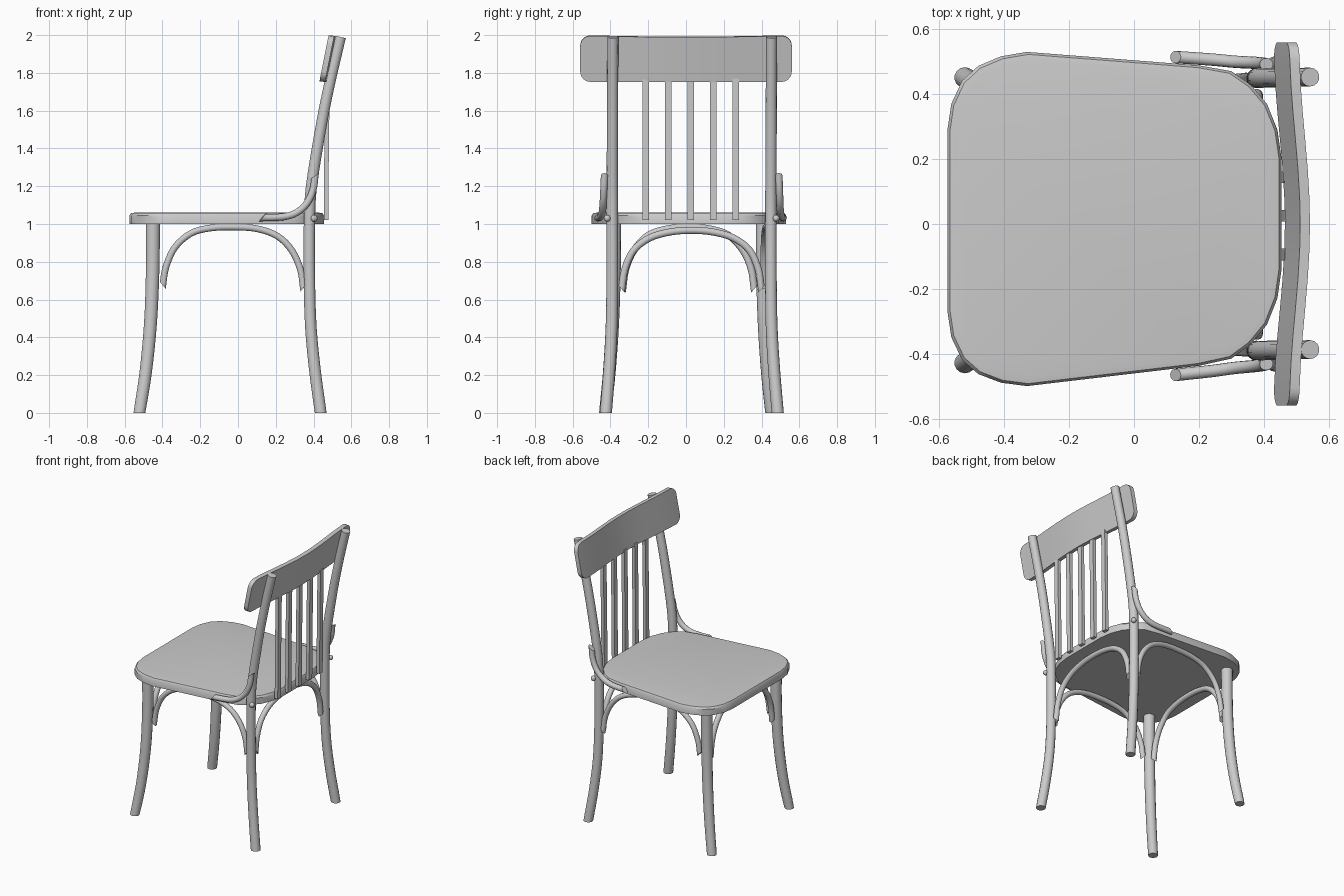
import bpy, bmesh, math
from mathutils import Vector

if "Cube" in bpy.data.objects:
    bpy.data.objects.remove(bpy.data.objects["Cube"])


def mid_y(x):
    # the frame's centre line runs slightly skewed in y
    return 0.022 + 0.02 * x


def loft(name, rings, smooth=True):
    bm = bmesh.new()
    vs = [[bm.verts.new(p) for p in r] for r in rings]
    n = len(vs[0])
    for a, b in zip(vs, vs[1:]):
        for i in range(n):
            j = (i + 1) % n
            bm.faces.new((a[i], a[j], b[j], b[i]))
    bm.faces.new(vs[0][::-1])
    bm.faces.new(vs[-1])
    bmesh.ops.recalc_face_normals(bm, faces=bm.faces)
    me = bpy.data.meshes.new(name)
    bm.to_mesh(me)
    bm.free()
    ob = bpy.data.objects.new(name, me)
    bpy.context.collection.objects.link(ob)
    if smooth:
        bpy.ops.object.select_all(action='DESELECT')
        ob.select_set(True)
        bpy.context.view_layer.objects.active = ob
        bpy.ops.object.shade_smooth_by_angle(angle=math.radians(35))
    return ob


def spline(pts, steps=4):
    p = [Vector(q) for q in pts]
    p = [2 * p[0] - p[1]] + p + [2 * p[-1] - p[-2]]
    out = []
    for i in range(1, len(p) - 2):
        a, b, c, d = p[i - 1:i + 3]
        for s in range(steps):
            t = s / steps
            out.append(0.5 * (2 * b + (c - a) * t + (2 * a - 5 * b + 4 * c - d) * t * t
                              + (3 * b - a - 3 * c + d) * t ** 3))
    return out + [p[-2]]


def tube(name, pts, r0, r1, ref, sides=14, foot=False, cuts=None):
    # cuts: direction pairs that slant the start and end caps
    path, rings = spline(pts), []
    last = len(path) - 1
    for i, c in enumerate(path):
        t = (path[min(i + 1, last)] - path[max(i - 1, 0)]).normalized()
        u = Vector(ref)
        u = (u - t * u.dot(t)).normalized()
        v = t.cross(u)
        r = r0 + (r1 - r0) * i / last
        ring = []
        for k in range(sides):
            a = 2 * math.pi * k / sides
            o = (u * math.cos(a) + v * math.sin(a)) * r
            q = c + o
            if cuts and i in (0, last):
                q = q + t * o.dot(Vector(cuts[0 if i == 0 else 1]))
            if foot and i == 0:
                q.z = 0
            ring.append(q)
        rings.append(ring)
    return loft(name, rings)


# seat: rounded trapezoid with a softened top edge
half = [(-0.575, 0.28), (-0.563, 0.36), (-0.53, 0.43), (-0.48, 0.475), (-0.41, 0.503),
        (-0.33, 0.515), (0.2, 0.463), (0.30, 0.443), (0.36, 0.40), (0.41, 0.34),
        (0.442, 0.26), (0.455, 0.17)]
outline = half + [(x, -h) for x, h in reversed(half)]


def seat_ring(s, z):
    return [(-0.06 + (x + 0.06) * s, mid_y(x) + h * s, z) for x, h in outline]


loft("seat", [seat_ring(1, 1.0), seat_ring(1, 1.045), seat_ring(0.985, 1.057),
              seat_ring(0.95, 1.06)])

for side, tag in ((1, "left"), (-1, "right")):
    def P(x, h, z):
        return (x, mid_y(x) + side * h, z)

    # front leg, splayed at the foot
    tube("front_leg_" + tag,
         [P(-0.522, 0.44, 0), P(-0.488, 0.418, 0.22), P(-0.463, 0.402, 0.48),
          P(-0.452, 0.395, 0.75), P(-0.45, 0.395, 1.01)], 0.032, 0.038, (0, 1, 0), foot=True)
    # back leg running up into the back post
    tube("back_post_" + tag,
         [P(0.438, 0.455, 0), P(0.408, 0.437, 0.22), P(0.386, 0.424, 0.45),
          P(0.378, 0.42, 0.7), P(0.378, 0.42, 1.0), P(0.389, 0.42, 1.2),
          P(0.437, 0.42, 1.5), P(0.48, 0.42, 1.72), P(0.543, 0.42, 1.99)],
         0.032, 0.029, (0, 1, 0), foot=True)
    # bent brace from post to seat edge
    tube("hip_brace_" + tag,
         [P(0.408, 0.462, 1.255), P(0.397, 0.465, 1.18), P(0.365, 0.468, 1.11),
          P(0.31, 0.472, 1.06), P(0.24, 0.48, 1.038), P(0.128, 0.49, 1.033)],
         0.019, 0.019, (0, 1, 0), cuts=((-0.9, 0, 0), (0, 0, -0.9)))
    # arched brace under the side of the seat
    tube("side_arch_" + tag,
         [P(-0.398, 0.397, 0.675), P(-0.382, 0.397, 0.77), P(-0.335, 0.398, 0.875),
          P(-0.25, 0.40, 0.95), P(-0.15, 0.403, 0.978), P(-0.03, 0.405, 0.984),
          P(0.1, 0.408, 0.975), P(0.21, 0.412, 0.935), P(0.285, 0.415, 0.86),
          P(0.33, 0.418, 0.76), P(0.346, 0.42, 0.66)],
         0.018, 0.018, (0, 1, 0), cuts=((-0.9, 0, 0), (-0.9, 0, 0)))
    # bolt head on the post
    bpy.ops.mesh.primitive_uv_sphere_add(segments=12, ring_count=8, radius=0.018,
                                         location=P(0.403, 0.447, 1.03))
    bpy.context.object.name = "bolt_" + tag
    bpy.ops.object.shade_smooth()

# arched braces under the front and back of the seat
for name, x, w, top in (("front_arch", -0.45, 0.348, 0.983), ("back_arch", 0.378, 0.37, 0.966)):
    prof = [(1, 0.655), (0.955, 0.76), (0.83, 0.86), (0.6, top - 0.04), (0.3, top - 0.008)]
    pts = [(-f, z) for f, z in prof] + [(0, top)] + [(f, z) for f, z in reversed(prof)]
    tube(name, [(x, mid_y(x) + f * w, z) for f, z in pts], 0.019, 0.019, (1, 0, 0),
         cuts=((0, -0.9, 0), (0, -0.9, 0)))

# curved, tilted back panel with rounded corners
W, R, T = 0.56, 0.055, 0.03
corner = [W - R + R * math.sin(math.radians(a)) for a in (88, 75, 60, 40, 20, 0)]
cols = corner + [0.42, 0.34, 0.26, 0.17, 0.08]
cols = [-y for y in cols] + [0] + cols[::-1]
rings = []
for y in cols:
    d = max(0, abs(y) - (W - R))
    drop = R - math.sqrt(max(0, R * R - d * d))
    bow = 0.017 * (1 + math.cos(math.pi * y / W))
    sag = 0.008 * math.cos(math.pi * y / (2 * W))
    zb, zt = 1.755 + drop, 2.0 - drop - sag
    xb, xt = (0.431 + bow + 0.2 * (z - 1.755) for z in (zb, zt))
    rings.append([(xb, y, zb), (xt, y, zt), (xt + T, y, zt - 0.003), (xb + T, y, zb - 0.003)])
loft("back_panel", rings)

# five slats between seat and panel
for i in range(5):
    y, w = 0.025 + (i - 2) * 0.119, 0.018
    rings = []
    for x, z in ((0.466, 1.02), (0.469, 1.4), (0.474, 1.77)):
        rings.append([(x + a * 0.012, y + b * w, z) for a, b in ((-1, -1), (1, -1), (1, 1), (-1, 1))])
    loft("back_slat_%d" % (i + 1), rings, smooth=False)
